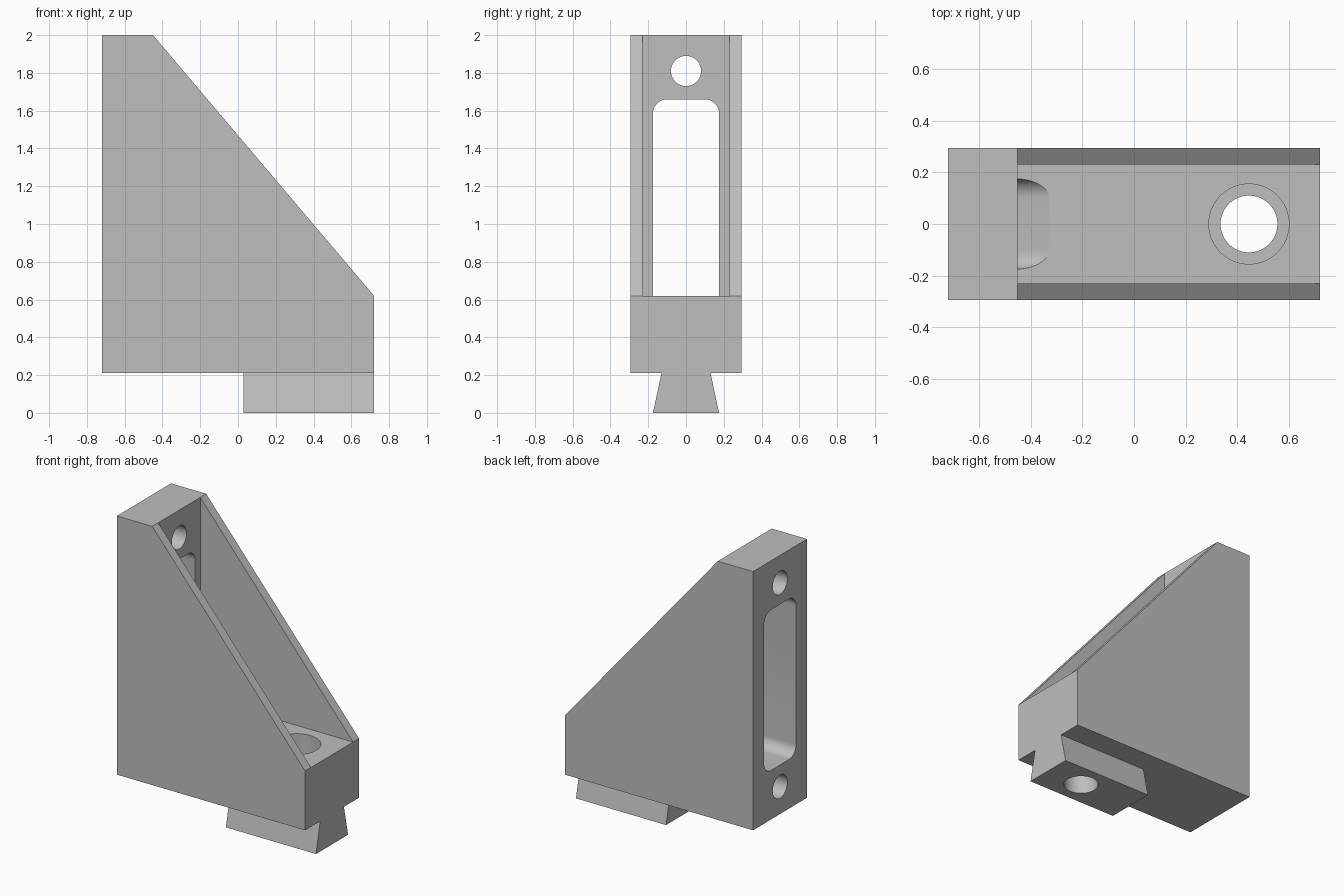
import bpy, bmesh, math
from mathutils import Vector

cube = bpy.data.objects.get("Cube")
if cube:
    bpy.data.objects.remove(cube, do_unlink=True)

grey = bpy.data.materials.new("plain grey")
grey.use_nodes = True
colour = (0.52, 0.52, 0.52, 1)
grey.diffuse_color = colour
grey.node_tree.nodes["Principled BSDF"].inputs["Base Color"].default_value = colour


def loft(name, sections):
    """Closed solid through rings of equal point count."""
    bm = bmesh.new()
    rings = [[bm.verts.new(p) for p in ring] for ring in sections]
    for a, b in zip(rings, rings[1:]):
        for i in range(len(a)):
            j = (i + 1) % len(a)
            bm.faces.new((a[i], a[j], b[j], b[i]))
    bm.faces.new(rings[0])
    bm.faces.new(rings[-1])
    bmesh.ops.recalc_face_normals(bm, faces=bm.faces)
    mesh = bpy.data.meshes.new(name)
    bm.to_mesh(mesh)
    bm.free()
    mesh.materials.append(grey)
    obj = bpy.data.objects.new(name, mesh)
    bpy.context.collection.objects.link(obj)
    return obj


def along_x(name, profile, x0, x1):
    return loft(name, [[(x, y, z) for y, z in profile] for x in (x0, x1)])


def cylinder(name, start, end, radius):
    start, end = Vector(start), Vector(end)
    turn = (end - start).to_track_quat("Z", "Y")
    ring = [turn @ Vector((radius * math.cos(t), radius * math.sin(t), 0))
            for t in (math.tau * i / 64 for i in range(64))]
    return loft(name, [[p + c for p in ring] for c in (start, end)])


def rounded_rect(half_width, low, high, radius):
    """Rounded outline in y and z."""
    points = []
    corners = ((1, high, -1), (-1, high, -1), (-1, low, 1), (1, low, 1))
    for k, (side, edge, inward) in enumerate(corners):
        for i in range(13):
            t = math.pi / 2 * (k + i / 12)
            points.append((side * (half_width - radius) + radius * math.cos(t),
                           edge + inward * radius + radius * math.sin(t)))
    return points


def combine(target, other, operation):
    mod = target.modifiers.new(other.name, "BOOLEAN")
    mod.operation = operation
    mod.solver = "EXACT"
    mod.object = other
    bpy.context.view_layer.objects.active = target
    bpy.ops.object.modifier_apply(modifier=mod.name)
    bpy.data.objects.remove(other, do_unlink=True)


# Sloped body
side = [(-0.72, 0.21), (0.72, 0.21), (0.72, 0.62), (-0.45, 2), (-0.72, 2)]
body = loft("angle_bracket", [[(x, y, z) for x, z in side] for y in (-0.295, 0.295)])

# Dovetail key under the front end
key = [(-0.175, 0), (0.175, 0), (0.13, 0.21), (0.13, 0.25), (-0.13, 0.25), (-0.13, 0.21)]
combine(body, along_x("dovetail_key", key, 0.03, 0.72), "UNION")

# Open pocket between the two side walls
pocket = [(-0.23, 0.62), (0.23, 0.62), (0.23, 2.5), (-0.23, 2.5)]
combine(body, along_x("pocket", pocket, -0.45, 1), "DIFFERENCE")

# Slot through the back plate, running out through the floor on a ramp
outline = rounded_rect(0.175, 0.55, 1.66, 0.075)
stations = ((-0.9, 0), (-0.45, 0), (-0.32, 0.075))
slot = loft("slot", [[(x, y, z + (rise if z < 1 else 0)) for y, z in outline]
                     for x, rise in stations])
combine(body, slot, "DIFFERENCE")

# Screw holes in the back plate and the counterbored hole through the key
holes = [
    ("upper_hole", (-0.9, 0, 1.81), (-0.3, 0, 1.81), 0.08),
    ("lower_hole", (-0.9, 0, 0.4), (-0.3, 0, 0.4), 0.08),
    ("bolt_hole", (0.445, 0, -0.2), (0.445, 0, 0.9), 0.11),
    ("counterbore", (0.445, 0, 0.42), (0.445, 0, 0.9), 0.155),
]
for hole in holes:
    combine(body, cylinder(*hole), "DIFFERENCE")

# Smooth the rounded walls only
bpy.ops.object.select_all(action="DESELECT")
body.select_set(True)
bpy.context.view_layer.objects.active = body
bpy.ops.object.shade_smooth_by_angle(angle=math.radians(25))
